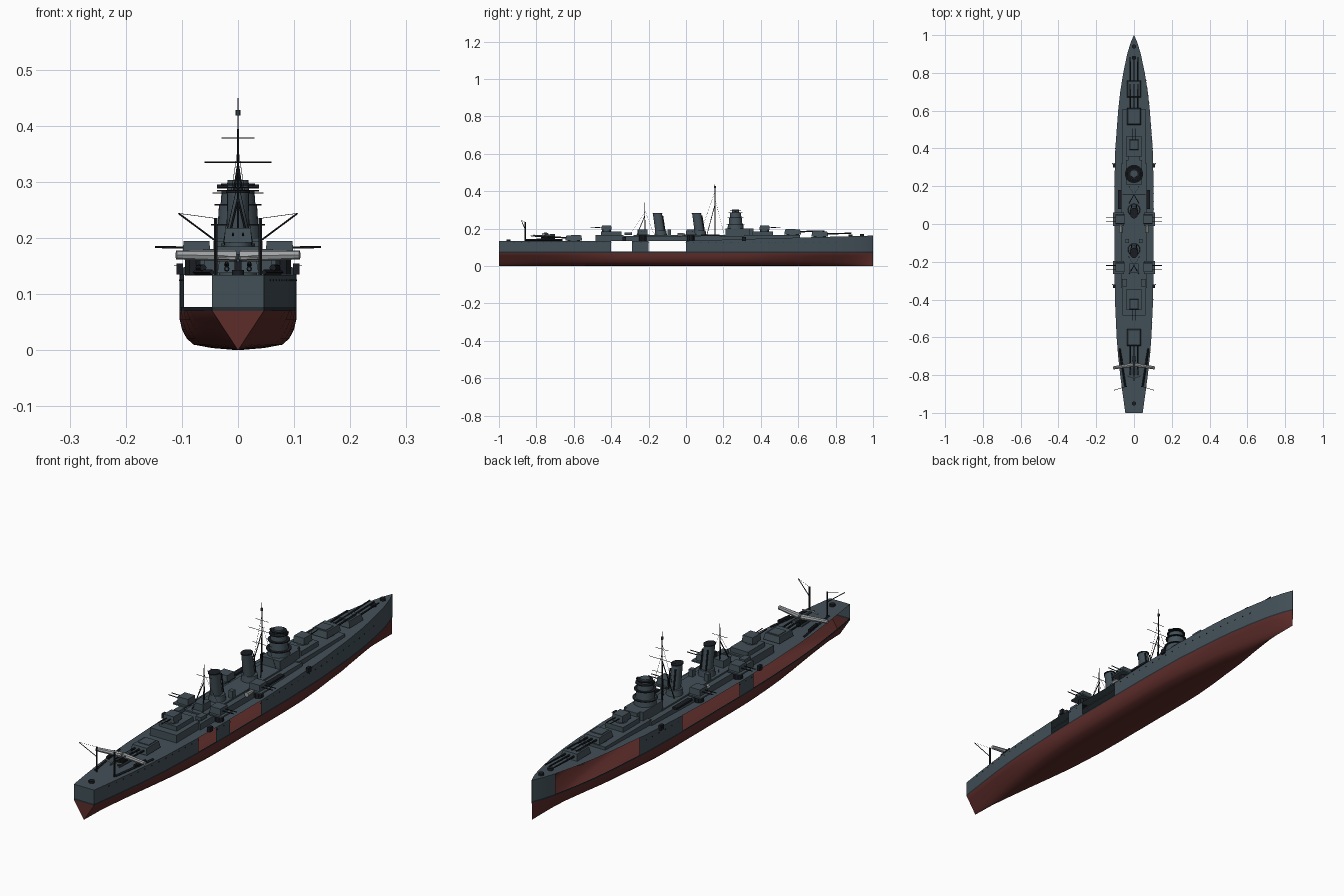
import bpy, bmesh, math
from mathutils import Vector

cube = bpy.data.objects.get("Cube")
if cube:
    bpy.data.objects.remove(cube, do_unlink=True)


def material(name, rgb):
    m = bpy.data.materials.new(name)
    m.use_nodes = True
    m.diffuse_color = (*rgb, 1)
    node = m.node_tree.nodes["Principled BSDF"]
    node.inputs["Base Color"].default_value = (*rgb, 1)
    node.inputs["Roughness"].default_value = 0.8
    return m


GREY = material("blue grey paint", (0.055, 0.08, 0.097))
RED = material("red antifouling", (0.11, 0.026, 0.023))
BOOT = material("dark waterline", (0.02, 0.026, 0.034))
BLACK = material("black fittings", (0.01, 0.012, 0.016))
LIGHT = material("light grey", (0.35, 0.37, 0.38))


def finish(name, bm, mats, smooth=True):
    bmesh.ops.recalc_face_normals(bm, faces=bm.faces)
    mesh = bpy.data.meshes.new(name)
    bm.to_mesh(mesh)
    bm.free()
    for m in mats:
        mesh.materials.append(m)
    ob = bpy.data.objects.new(name, mesh)
    bpy.context.collection.objects.link(ob)
    if smooth:
        bpy.ops.object.select_all(action="DESELECT")
        ob.select_set(True)
        bpy.context.view_layer.objects.active = ob
        bpy.ops.object.shade_smooth_by_angle(angle=math.radians(35))
    return ob


def box(name, x, y, z0, z1, w, l, mat=GREY, taper=1.0):
    """Box standing on z0, w wide in x and l long in y."""
    bm = bmesh.new()
    bmesh.ops.create_cube(bm, size=1)
    for v in bm.verts:
        k = taper if v.co.z > 0 else 1
        v.co = (x + v.co.x * w * k, y + v.co.y * l * k, z1 if v.co.z > 0 else z0)
    return finish(name, bm, [mat], False)


def rod(name, a, b, r, mat=BLACK, r2=None, sides=6, squash=1.0):
    """Cylinder or cone running from point a to point b."""
    a, b = Vector(a), Vector(b)
    d = b - a
    bm = bmesh.new()
    bmesh.ops.create_cone(bm, cap_ends=True, segments=sides, radius1=r,
                          radius2=r if r2 is None else r2, depth=d.length)
    bmesh.ops.scale(bm, vec=(squash, 1, 1), verts=bm.verts)
    rot = d.to_track_quat("Z", "Y").to_matrix() if abs(d.x) + abs(d.y) > 0.03 else None
    for v in bm.verts:
        if rot:
            v.co = rot @ v.co + (a + b) / 2
        else:  # nearly upright: shear, so that the ends stay level
            t = v.co.z / d.length
            v.co = Vector((v.co.x, v.co.y, 0)) + (a + b) / 2 + d * t
    return finish(name, bm, [mat], sides > 6)


def interp(table, y):
    for (y0, a), (y1, b) in zip(table, table[1:]):
        if y <= y1:
            return a + (b - a) * (y - y0) / (y1 - y0)
    return table[-1][1]


BEAM = [(-1, .046), (-.9, .06), (-.8, .073), (-.7, .084), (-.6, .092), (-.4, .101), (-.2, .104),
        (.2, .104), (.4, .099), (.6, .084), (.7, .073), (.8, .057), (.9, .036), (.96, .018), (1, .001)]
FULL = [(-1, 0), (-.8, .35), (-.5, .85), (-.3, 1), (.3, 1), (.6, .7), (.85, .2), (1, 0)]
SHEER = [(-1, .134), (0, .135), (.4, .147), (1, .163)]
SECTION = [(0, 0), (.45, .004), (.76, .01), (.88, .021), (.96, .037), (1, .055), (1, .07), (1, .077)]


def beam(y):
    return interp(BEAM, y)


def deck(y):
    return interp(SHEER, y)


# Hull: lofted stations, open where side plating is absent
stations = sorted({round(-1 + i * .1, 2) for i in range(21)}
                  | {-.4, -.29, -.2, 0, .17, .44, .85, .93, .96, .98})


def plated(side, y):
    if side > 0:
        return not (-.4 < y < -.29 or -.2 < y < 0)
    return -.29 < y < -.2 or .17 < y < .44 or y > .9


bm = bmesh.new()
rings = {}
for side in (1, -1):
    for y in stations:
        f = interp(FULL, y)
        pts = [(f * u + (1 - f) * min(1, z / .07), z) for u, z in SECTION] + [(1, deck(y))]
        rings[side, y] = [bm.verts.new((side * beam(y) * u, y, z)) for u, z in pts]
top = len(SECTION) - 1


def paint(row):
    return 2 if row == top - 1 else 0 if row == top else 1


for y0, y1 in zip(stations, stations[1:]):
    for side in (1, -1):
        a, b = rings[side, y0], rings[side, y1]
        for r in range(top + 1):
            if r < top or plated(side, (y0 + y1) / 2):
                bm.faces.new((a[r], a[r + 1], b[r + 1], b[r])).material_index = paint(r)
    bm.faces.new((rings[1, y0][-1], rings[1, y1][-1], rings[-1, y1][-1], rings[-1, y0][-1]))
p, q = rings[1, -1], rings[-1, -1]
for r in range(top + 1):
    bm.faces.new((p[r], p[r + 1], q[r + 1], q[r])).material_index = paint(r)
bmesh.ops.remove_doubles(bm, verts=bm.verts, dist=.0001)
finish("hull", bm, [GREY, RED, BOOT])

# Portholes and deck edge fittings
for s in (1, -1):
    for i in range(44):
        y = -.92 + i * .04
        if plated(s, y):
            box("porthole", s * beam(y), y, .123, .126, .003, .004, BLACK)
    for y in (.31, -.33):
        box("edge_davit", s * .104, y, .135, .155, .012, .02, BLACK)
        rod("davit_arm", (s * .1, y, .154), (s * .115, y + .01, .15), .002)
for y in (.94, .88, -.95):
    rod("capstan", (0, y, deck(y)), (0, y, deck(y) + .009), .011, BLACK, sides=12)

# Deckhouses
box("main_deckhouse", 0, -.01, .133, .16, .136, .66)
box("fore_deckhouse", 0, .46, .14, .165, .12, .3)
box("aft_deckhouse", 0, -.41, .133, .166, .12, .15)
box("boat_deck", 0, -.03, .16, .166, .09, .5)
for y in (-.4, .41):
    box("gunhouse_base", 0, y, .16, .185, .08, .11)


# Main turrets with triple barrels
def turret(y, z, d):
    rod("barbette", (0, y, z - .03), (0, y, z), .034, GREY, sides=16)
    box("turret", 0, y, z, z + .026, .074, .09, GREY, .88)
    box("turret_roof", 0, y - d * .01, z + .026, z + .029, .05, .05)
    for x in (-.02, 0, .02):
        rod("main_barrel", (x, y + d * .04, z + .014), (x, y + d * .17, z + .018), .0042, BLACK, .003)


turret(.715, .158, 1)
turret(.57, .17, 1)
turret(-.6, .138, -1)

# Secondary directors with twin barrels on the centreline
for y, d in ((.42, 1), (-.425, -1)):
    rod("director_base", (0, y, .18), (0, y, .196), .024, GREY, sides=12)
    box("director_house", 0, y, .192, .218, .05, .055, GREY, .9)
    for x in (-.009, .009):
        rod("director_barrel", (x, y + d * .02, .205), (x, y + d * .085, .208), .002)

# Side gun mounts on sponsons
for s in (1, -1):
    for y in (.025, -.23):
        box("sponson", s * .082, y, .164, .17, .058, .07, GREY)
        rod("mount_pedestal", (s * .075, y, .133), (s * .075, y, .17), .02, BLACK, sides=10)
        box("side_gunhouse", s * .074, y, .17, .195, .05, .05, GREY, .92)
        for o in (-.01, .01):
            rod("side_barrel", (s * .09, y + o, .183), (s * .148, y + o, .184), .002)
    rod("ship_boat", (s * .07, -.045, .168), (s * .07, -.005, .168), .01, LIGHT, .007, sides=8)
    box("locker", s * .05, -.31, .166, .18, .025, .04)
    box("searchlight", s * .035, -.09, .166, .195, .018, .02)
    box("torpedo_rack", s * .075, .13, .16, .168, .02, .1, BLACK)

# Funnels, raked aft
for y in (.075, -.135):
    rod("funnel", (0, y, .16), (0, y - .018, .28), .026, GREY, .024, sides=20, squash=.8)
    rod("funnel_cap", (0, y - .018, .28), (0, y - .0185, .285), .027, BLACK, sides=20, squash=.8)
    rod("funnel_casing", (0, y, .16), (0, y, .19), .034, GREY, .03, sides=16)
    for s in (1, -1):
        rod("steam_pipe", (s * .012, y + .026, .166), (s * .012, y + .01, .27), .003, BLACK)

# Bridge tower
box("bridge_base", 0, .275, .16, .2, .086, .13)
for z0, z1, r in ((.2, .225, .043), (.225, .26, .036), (.26, .285, .031), (.285, .303, .02)):
    rod("bridge_level", (0, .265, z0), (0, .265, z1), r, GREY, r * .94, sides=20)
for z, r in ((.222, .048), (.258, .042), (.283, .037), (.294, .03)):
    rod("bridge_platform", (0, .265, z), (0, .265, z + .003), r, BLACK, sides=20)
box("rangefinder", 0, .265, .288, .295, .075, .012, BLACK)
box("wheelhouse", 0, .34, .165, .2, .06, .04)


# Masts with tripod legs, yards and stays
def mast(y, z, yards, leg_top):
    rod("mast", (0, y, .16), (0, y, z), .003, BLACK, .0012)
    for s in (1, -1):
        rod("mast_leg", (s * .026, y - .045, .16), (0, y, leg_top), .002)
        rod("mast_stay", (s * .03, y + .05, .165), (0, y, leg_top + .03), .0005)
    rod("aft_stay", (0, y - .08, .17), (0, y, z - .05), .0005)
    for yz, half in yards:
        rod("yard", (-half, y, yz), (half, y, yz), .001)


mast(.155, .45, ((.335, .06), (.35, .012), (.378, .029), (.28, .045)), .33)
rod("lookout", (0, .155, .418), (0, .155, .428), .005, GREY, sides=10)
mast(-.22, .34, ((.29, .035),), .27)
box("mast_house", 0, -.235, .16, .195, .045, .05)

# Stern cranes and side rails
for s in (1, -1):
    rod("crane_post", (s * .04, -.86, .134), (s * .04, -.86, .236), .0035)
    rod("crane_boom", (s * .04, -.86, .195), (s * .106, -.88, .244), .0016)
    rod("crane_cable", (s * .04, -.86, .235), (s * .106, -.88, .244), .0005)
    rod("stern_rail", (s * .076, -.66, .139), (s * .046, -.86, .139), .005, BLACK, sides=4)
    rod("stern_rack", (s * .07, -.7, .147), (s * .062, -.76, .147), .006, BLACK, sides=8)

# Floatplane on the quarterdeck
rod("plane_fuselage", (0, -.7, .164), (0, -.83, .16), .008, GREY, .003, sides=10)
box("plane_support", 0, -.75, .134, .16, .012, .05, BLACK)
for s in (1, -1):
    rod("plane_wing", (s * .004, -.745, .168), (s * .11, -.762, .17), .011, LIGHT, .008, 8, .999).scale.z = 1
    rod("plane_tail", (s * .003, -.815, .164), (s * .035, -.805, .164), .004, LIGHT, .003)
    rod("plane_float", (s * .02, -.72, .145), (s * .02, -.8, .145), .005, GREY, .003, sides=8)
